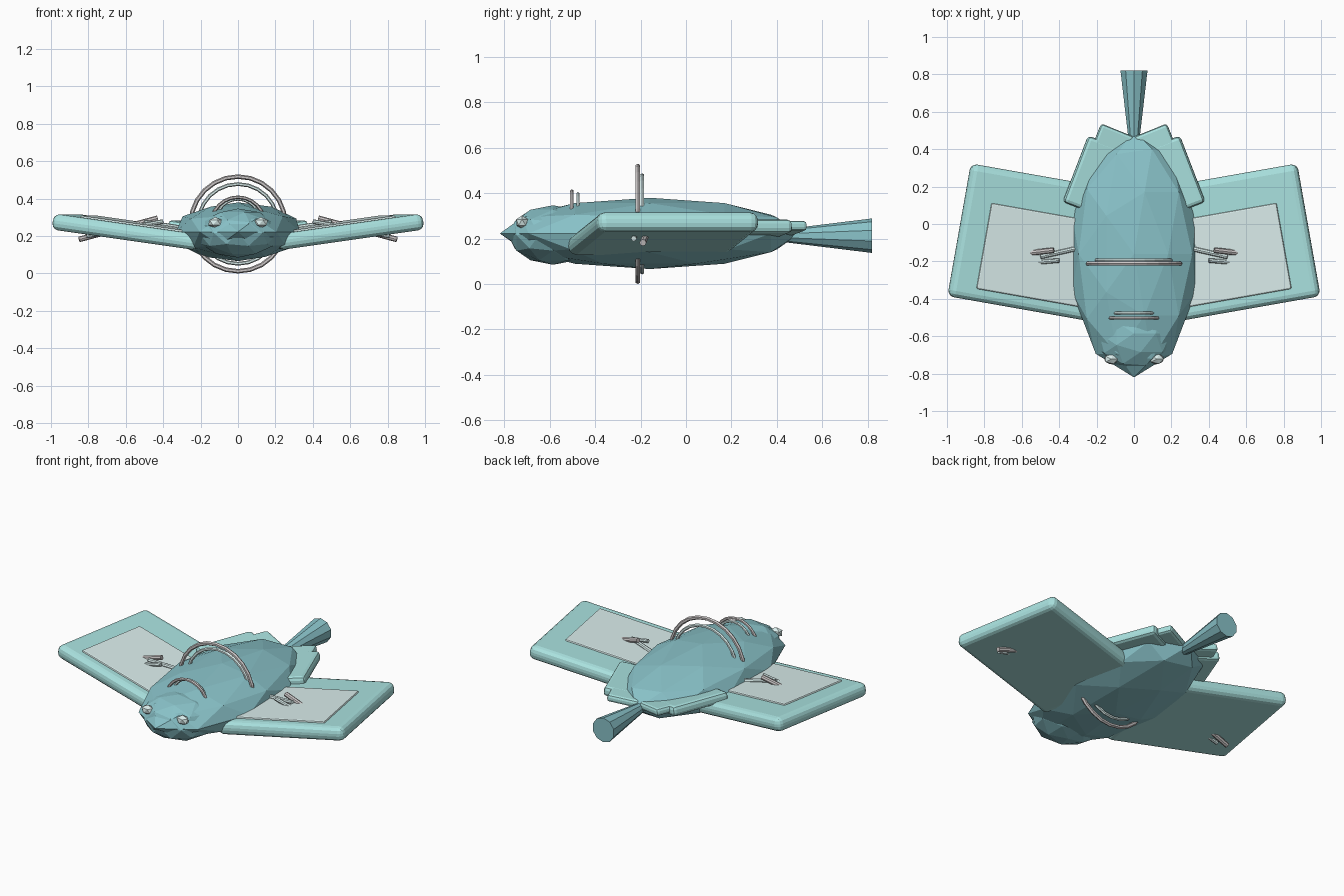
import bpy, bmesh
from math import radians, pi
from mathutils import Matrix, Vector

if "Cube" in bpy.data.objects:
    bpy.data.objects.remove(bpy.data.objects["Cube"])


def material(name, rgb):
    m = bpy.data.materials.new(name)
    m.diffuse_color = (*rgb, 1)
    m.use_nodes = True
    m.node_tree.nodes["Principled BSDF"].inputs["Base Color"].default_value = m.diffuse_color
    return m


TEAL = material("deep_teal", (0.25, 0.54, 0.58))
AQUA = material("aqua", (0.40, 0.76, 0.74))
PALE = material("pale_aqua", (0.70, 0.85, 0.84))
GREY = material("warm_grey", (0.60, 0.57, 0.57))


def finish(name, mat):
    o = bpy.context.object
    o.name = name
    o.data.materials.append(mat)
    return o


def ico(name, loc, scale, mat, sub=2):
    bpy.ops.mesh.primitive_ico_sphere_add(subdivisions=sub, radius=1, location=loc)
    o = finish(name, mat)
    o.scale = scale
    return o


def slab(name, frame, offset, size, bevel, mat, segments=2):
    """Rounded plate placed in a tilted local frame."""
    bpy.ops.mesh.primitive_cube_add(size=1)
    o = finish(name, mat)
    o.data.transform(Matrix.Diagonal((*size, 1)))
    o.matrix_world = frame @ Matrix.Translation(offset)
    b = o.modifiers.new("round", "BEVEL")
    b.width, b.segments = bevel, segments
    return o


def ring(name, y, z, radius, thick, mat):
    bpy.ops.mesh.primitive_torus_add(location=(0, y, z), rotation=(pi / 2, 0, 0),
                                     major_radius=radius, minor_radius=thick,
                                     major_segments=24, minor_segments=6)
    return finish(name, mat)


def rod(name, a, b, r1, r2, mat, sides=8):
    a, b = Vector(a), Vector(b)
    d = b - a
    bpy.ops.mesh.primitive_cone_add(vertices=sides, radius1=r1, radius2=r2, depth=d.length,
                                    location=(a + b) / 2,
                                    rotation=d.to_track_quat("Z", "Y").to_euler())
    return finish(name, mat)


def tilted(s, loc, yaw, rise):
    return (Matrix.Translation((s * loc[0], loc[1], loc[2]))
            @ Matrix.Rotation(s * radians(yaw), 4, "Z")
            @ Matrix.Rotation(-s * radians(rise), 4, "Y"))


# Faceted body, head and flaring tail
ico("body", (0, -0.16, 0.223), (0.348, 0.66, 0.157), TEAL)
ico("head", (0, -0.585, 0.216), (0.22, 0.20, 0.131), TEAL)
rod("tail", (0, 0.42, 0.213), (0, 0.82, 0.213), 0.027, 0.076, TEAL, 10)

# Rings around the body
ring("large_ring", -0.212, 0.265, 0.253, 0.012, GREY)
ring("large_inner_ring", -0.193, 0.265, 0.213, 0.010, PALE)
ring("small_ring", -0.503, 0.265, 0.143, 0.009, GREY)
ring("small_inner_ring", -0.476, 0.28, 0.117, 0.008, PALE)

for s, side in ((-1, "left"), (1, "right")):
    # Wing with raised pale panel
    wing = tilted(s, (0.544, -0.10, 0.222), 10, 8)
    slab(side + "_wing", wing, (0, 0, 0), (0.80, 0.72, 0.086), 0.035, AQUA, 3)
    slab(side + "_wing_panel", wing, (-s * 0.04, -0.062, 0.042), (0.60, 0.465, 0.022), 0.008, PALE)

    # Two overlapping rear fins
    slab(side + "_rear_fin_outer", tilted(s, (0.22, 0.26, 0.243), 21, 8),
         (0, 0, 0), (0.20, 0.38, 0.06), 0.02, AQUA)
    slab(side + "_rear_fin_inner", tilted(s, (0.155, 0.335, 0.245), 22, 8),
         (0, 0, 0), (0.19, 0.36, 0.045), 0.016, AQUA)

    # Eye
    ico(side + "_eye", (s * 0.122, -0.722, 0.272), (0.042, 0.03, 0.03), PALE, 1)

    # Spikes piercing the wing, and the bar lying on its surface
    rod(side + "_grey_spike", (s * 0.43, -0.14, 0.295), (s * 0.85, -0.19, 0.182), 0.015, 0.015, GREY)
    rod(side + "_pale_spike", (s * 0.40, -0.195, 0.278), (s * 0.81, -0.23, 0.20), 0.012, 0.012, PALE)
    rod(side + "_surface_bar", (s * 0.28, -0.125, 0.24), (s * 0.50, -0.175, 0.274), 0.013, 0.013, PALE)
